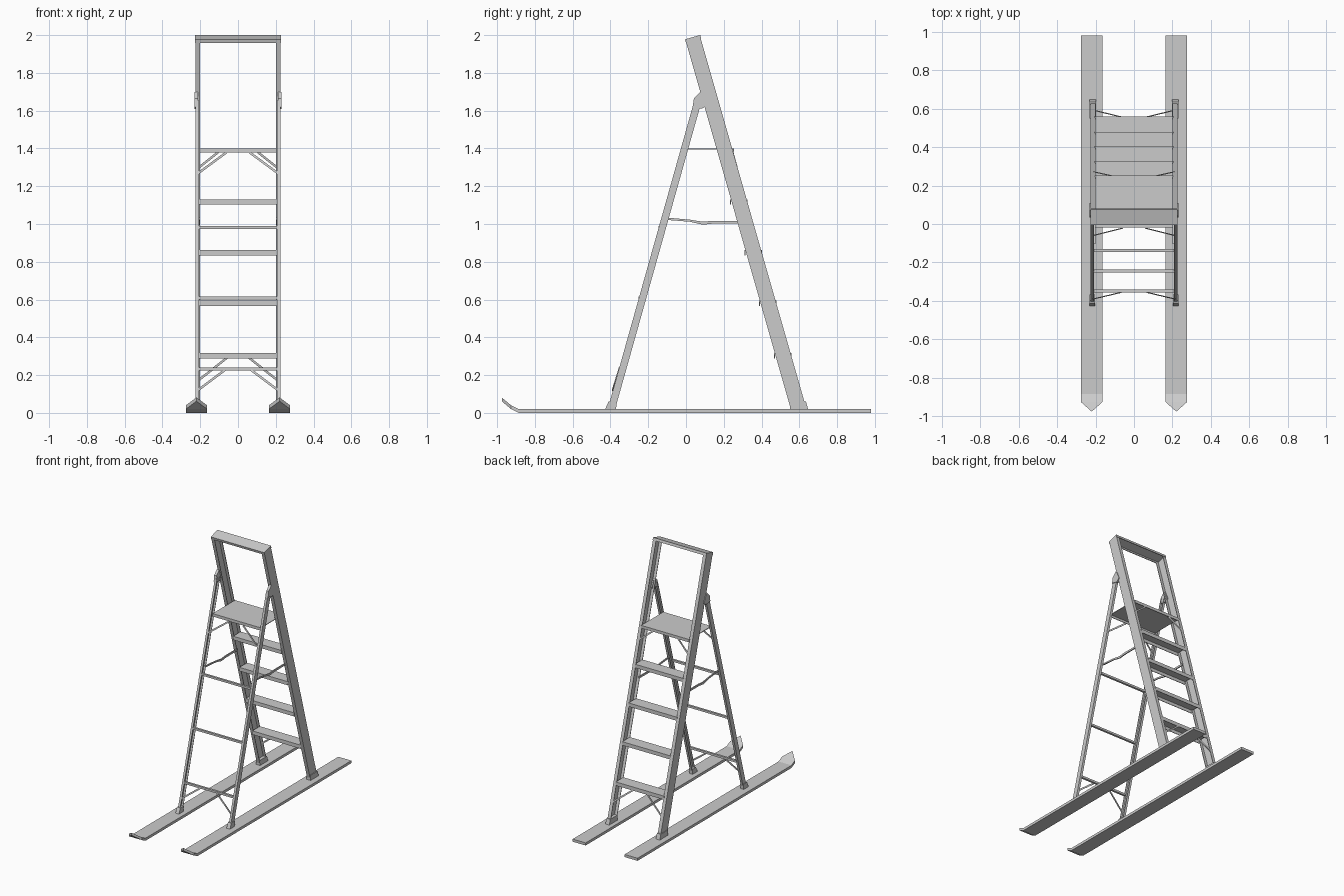
import bpy, bmesh
from mathutils import Vector

if "Cube" in bpy.data.objects:
    bpy.data.objects.remove(bpy.data.objects["Cube"])

def finish(name, bm, mirror):
    bmesh.ops.recalc_face_normals(bm, faces=bm.faces)
    me = bpy.data.meshes.new(name)
    bm.to_mesh(me)
    bm.free()
    ob = bpy.data.objects.new(name, me)
    bpy.context.collection.objects.link(ob)
    if mirror:
        ob.modifiers.new("mirror", 'MIRROR')
    return ob

def loft(name, rings, mirror=False):
    """Join equal rings of points into a closed solid."""
    bm = bmesh.new()
    vs = [[bm.verts.new(p) for p in r] for r in rings]
    n = len(vs[0])
    for a, b in zip(vs, vs[1:]):
        for i in range(n):
            j = (i + 1) % n
            bm.faces.new((a[i], a[j], b[j], b[i]))
    bm.faces.new(vs[0])
    bm.faces.new(vs[-1][::-1])
    return finish(name, bm, mirror)

def prism(name, poly, x0, x1, mirror=False):
    """Side outline (y, z) extruded along x."""
    return loft(name, [[(x, y, z) for y, z in poly] for x in (x0, x1)], mirror)

def channel_pts(w, d, t):
    """U section: width w, lips d deep pointing to negative v, thickness t."""
    h = w / 2
    return [(-h, 0), (h, 0), (h, -d), (h - t, -d), (h - t, -t),
            (t - h, -t), (t - h, -d), (-h, -d)]

def side_channel(name, a, b, xo, w, d, t):
    """Mirrored channel rail, open inward, between side points a and b."""
    ax = (Vector(b) - Vector(a)).normalized()
    n = Vector((ax.y, -ax.x))
    rings = []
    for p in (Vector(a), Vector(b)):
        rings.append([(xo + v, *(p + n * u)) for u, v in channel_pts(w, d, t)])
    return loft(name, rings, True)

def strap(name, a, b, w=0.012, t=0.004):
    """Mirrored flat bar between two points."""
    a, b = Vector(a), Vector(b)
    ax = (b - a).normalized()
    t_dir = (Vector((0, 1, 0)) - ax * ax.y).normalized()
    w_dir = ax.cross(t_dir)
    sq = [(-1, -1), (1, -1), (1, 1), (-1, 1)]
    return loft(name, [[p + w_dir * (i * w / 2) + t_dir * (j * t / 2) for i, j in sq]
                       for p in (a, b)], True)

def rail_y(z):
    return 0.035 + 0.285 * (1.99 - z)

def leg_y(z):
    return -0.395 + 0.281 * (z - 0.02)

# skis with a pointed, upturned tip
rings = []
for y, z, hw in [(0.98, 0.01, 0.055), (-0.885, 0.01, 0.055),
                 (-0.927, 0.031, 0.055), (-0.975, 0.071, 0.001)]:
    rings.append([(0.22 - hw, y, z - 0.01), (0.22 + hw, y, z - 0.01),
                  (0.22 + hw, y, z + 0.01), (0.22 - hw, y, z + 0.01)])
loft("ski", rings, True)

# rails and legs
side_channel("back_rail", (rail_y(0.025), 0.025), (0.0355, 1.985), 0.226, 0.08, 0.026, 0.004)
side_channel("front_leg", (leg_y(0.02), 0.02), (leg_y(1.65), 1.65), 0.225, 0.038, 0.018, 0.004)

# feet
prism("back_foot", [(0.55, 0.015), (0.648, 0.015), (0.635, 0.06), (0.55, 0.06)], 0.198, 0.231, True)
prism("front_foot", [(-0.43, 0.015), (-0.37, 0.015), (-0.368, 0.06), (-0.41, 0.06)], 0.202, 0.231, True)

# hinge bracket
prism("hinge_bracket", [(0.035, 1.62), (0.042, 1.665), (0.074, 1.698), (0.085, 1.69),
                        (0.11, 1.63), (0.085, 1.61)], 0.212, 0.231, True)

# top bar, square to the rails, open downward
up, across = Vector((-0.274, 0.962)), Vector((0.962, 0.274))
top = Vector((0.035, 1.989))
prism("top_bar", [top + across * u + up * v for u, v in channel_pts(0.084, 0.02, 0.005)],
      -0.227, 0.227)

# platform and steps
prism("platform", [(0.118 + u, 1.4 + v) for u, v in channel_pts(0.27, 0.022, 0.005)], -0.204, 0.204)
for i, z in enumerate((0.316, 0.594, 0.862, 1.13)):
    prism(f"step_{i + 1}", [(rail_y(z) + u, z + v) for u, v in channel_pts(0.092, 0.028, 0.004)],
          -0.206, 0.206)

# front rungs
for i, z in enumerate((0.232, 0.608, 0.982)):
    y = leg_y(z) - 0.014
    prism(f"rung_{i + 1}", [(y - 0.008, z - 0.008), (y + 0.008, z - 0.008),
                            (y + 0.008, z + 0.008), (y - 0.008, z + 0.008)], -0.21, 0.21)

# folding spreader bars
prism("spreader", [(-0.105, 1.022), (0.02, 1.012), (0.09, 0.996), (0.14, 1.002), (0.285, 1.003),
                   (0.285, 1.017), (0.14, 1.017), (0.09, 1.012), (0.02, 1.023), (-0.105, 1.034)],
      0.201, 0.209, True)

# corner braces under platform, lowest rung and lowest step
strap("platform_front_brace", (0.06, -0.022, 1.38), (0.212, -0.06, 1.268))
strap("platform_back_brace", (0.105, 0.248, 1.38), (0.212, 0.272, 1.295))
strap("rung_brace", (0.068, -0.356, 0.228), (0.212, -0.39, 0.12))
strap("step_brace", (0.058, 0.555, 0.292), (0.212, 0.592, 0.17))
